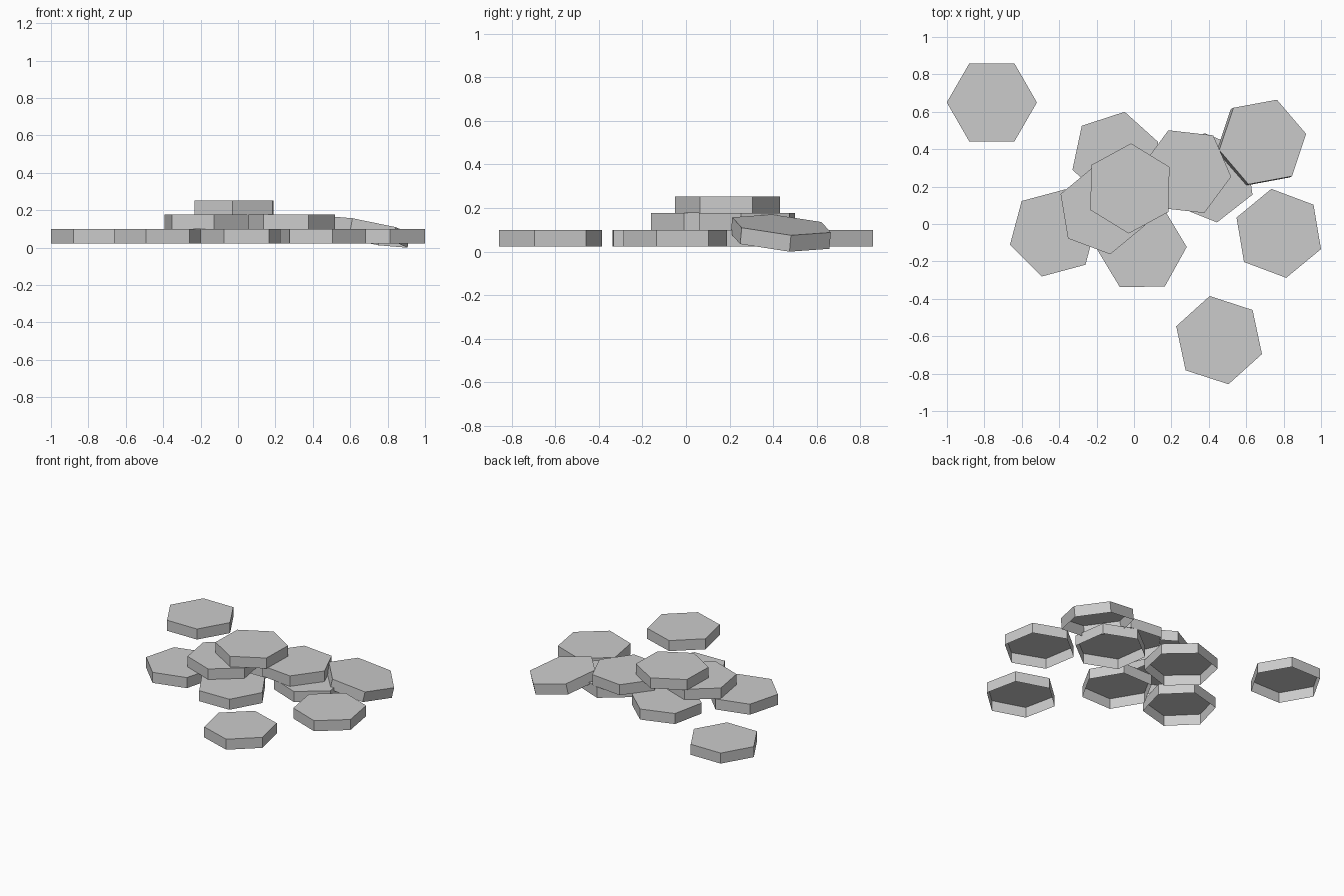
import bpy, bmesh
from math import cos, sin, radians
from mathutils import Vector, Matrix

if "Cube" in bpy.data.objects:
    bpy.data.objects.remove(bpy.data.objects["Cube"])

R, T, Z0 = 0.241, 0.0766, 0.023   # tile radius, thickness, ground-layer base


def hex_tile(name, centre, angle, normal=(0, 0, 1)):
    """Six-sided tile, open underneath: a vertex at `angle` degrees, leaned to `normal`."""
    bm = bmesh.new()
    ring = [(R * cos(radians(angle + 60 * i)), R * sin(radians(angle + 60 * i)))
            for i in range(6)]
    low = [bm.verts.new((x, y, -T / 2)) for x, y in ring]
    high = [bm.verts.new((x, y, T / 2)) for x, y in ring]
    bm.faces.new(high)
    for i in range(6):
        j = (i + 1) % 6
        bm.faces.new((low[i], low[j], high[j], high[i]))
    mesh = bpy.data.meshes.new(name)
    bm.to_mesh(mesh)
    bm.free()
    obj = bpy.data.objects.new(name, mesh)
    tilt = Vector((0, 0, 1)).rotation_difference(Vector(normal).normalized())
    obj.matrix_world = Matrix.Translation(centre) @ tilt.to_matrix().to_4x4()
    bpy.context.collection.objects.link(obj)


# Flat tiles, layer by layer: x, y, turn in degrees
layers = {
    "ground_tile": [(-0.76, 0.65, 0), (0.455, -0.621, 42), (0.774, -0.05, 39.5),
                    (-0.43, -0.0475, 15), (0.041, -0.127, 1), (-0.10, 0.364, 18),
                    (0.41, 0.247, 38)],
    "middle_tile": [(-0.167, 0.076, 39.5), (0.28, 0.28, 53.5)],
    "top_tile": [(-0.022, 0.19, 28.5)],
}
for level, (name, tiles) in enumerate(layers.items()):
    for i, (x, y, turn) in enumerate(tiles):
        hex_tile(f"{name}_{i + 1}", (x, y, Z0 + T * (level + 0.5)), turn)

# Tile leaning against the pile
hex_tile("leaning_tile", (0.681, 0.435, 0.085), 10.8, (0.189, 0.09, 1))
